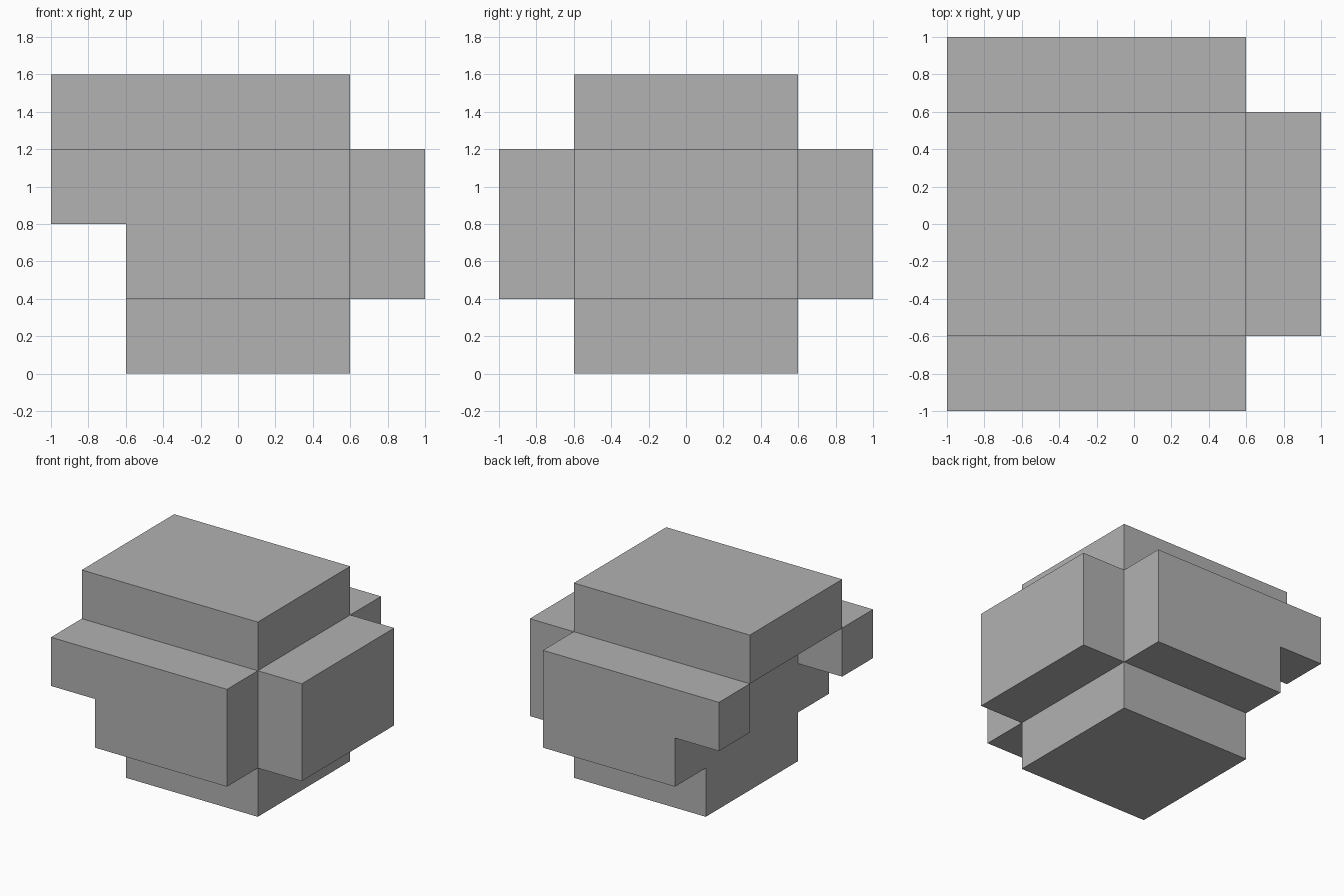
import bpy
import bmesh
from mathutils import Vector

cube = bpy.data.objects.get("Cube")
if cube:
    bpy.data.objects.remove(cube, do_unlink=True)

# One plain grey for the whole model
GREY = (0.445, 0.445, 0.445, 1.0)
grey = bpy.data.materials.new("plain grey")
grey.use_nodes = True
grey.diffuse_color = GREY
grey.node_tree.nodes["Principled BSDF"].inputs["Base Color"].default_value = GREY


def add_prism(name, profile, y0, y1):
    """Extrude an x-z outline from y0 to y1 into a flat-shaded solid."""
    bm = bmesh.new()
    face = bm.faces.new([bm.verts.new((x, y0, z)) for x, z in profile])
    side = bmesh.ops.extrude_face_region(bm, geom=[face])["geom"]
    verts = [g for g in side if isinstance(g, bmesh.types.BMVert)]
    bmesh.ops.translate(bm, verts=verts, vec=Vector((0, y1 - y0, 0)))
    bmesh.ops.recalc_face_normals(bm, faces=bm.faces)
    mesh = bpy.data.meshes.new(name)
    bm.to_mesh(mesh)
    bm.free()
    mesh.materials.append(grey)
    obj = bpy.data.objects.new(name, mesh)
    bpy.context.collection.objects.link(obj)
    return obj


def rect(x0, x1, z0, z1):
    return [(x0, z0), (x1, z0), (x1, z1), (x0, z1)]


IN, OUT = 0.6, 1.0          # half widths of the core and of the outer slabs
LOW, MID, HIGH, TOP = 0.4, 0.8, 1.2, 1.6

# Central block, overhanging cap and plain slab on the left side
add_prism("core_block", rect(-IN, IN, 0, HIGH), -IN, IN)
add_prism("top_cap", rect(-OUT, IN, HIGH, TOP), -IN, IN)
add_prism("left_slab", rect(IN, OUT, LOW, HIGH), -IN, IN)

# Front and back slabs, each with an arm reaching past the core
slab = [(-IN, LOW), (IN, LOW), (IN, HIGH), (-OUT, HIGH), (-OUT, MID), (-IN, MID)]
add_prism("front_slab", slab, -OUT, -IN)
add_prism("back_slab", slab, IN, OUT)
